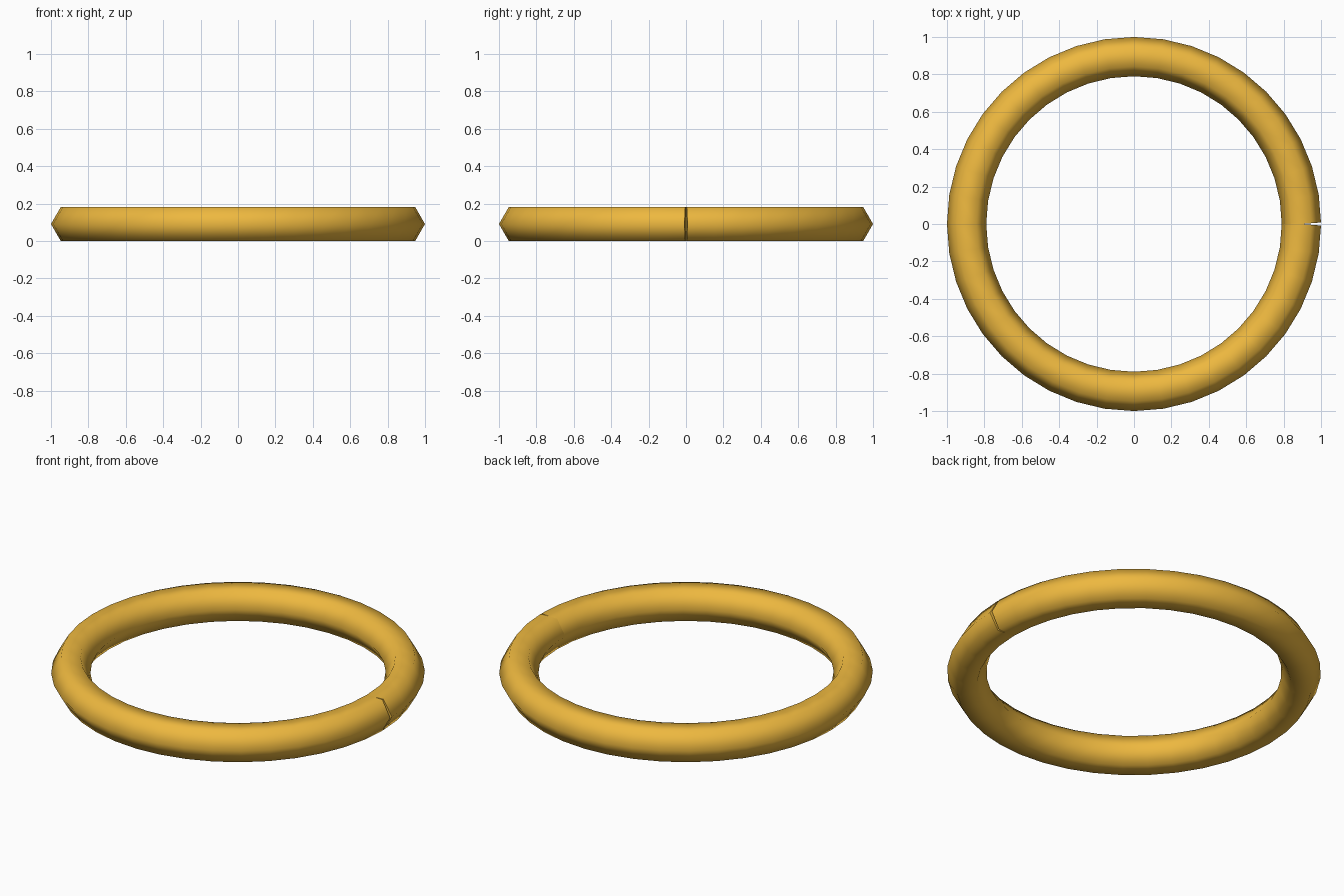
import bpy, math

if "Cube" in bpy.data.objects:
    bpy.data.objects.remove(bpy.data.objects["Cube"])

# Open ring: a hexagonal tube swept round a circle whose two ends meet at +x
N, R, r = 40, 0.895, 0.105
curve = bpy.data.curves.new("ring", 'CURVE')
curve.dimensions = '3D'
curve.bevel_depth = r
curve.bevel_resolution = 1
curve.use_fill_caps = True
path = curve.splines.new('POLY')
path.points.add(N)
for i, p in enumerate(path.points):
    a = 2 * math.pi * i / N
    p.co = (R * math.cos(a), R * math.sin(a), r * math.sin(math.pi / 3), 1)
path.use_smooth = True

ring = bpy.data.objects.new("ring", curve)
bpy.context.collection.objects.link(ring)

# Golden material
gold = bpy.data.materials.new("gold")
gold.diffuse_color = (0.85, 0.48, 0.05, 1)
gold.use_nodes = True
gold.node_tree.nodes["Principled BSDF"].inputs["Base Color"].default_value = gold.diffuse_color
curve.materials.append(gold)

# Bake to a smooth mesh
bpy.context.view_layer.objects.active = ring
ring.select_set(True)
bpy.ops.object.convert(target='MESH')
bpy.ops.object.shade_smooth()
